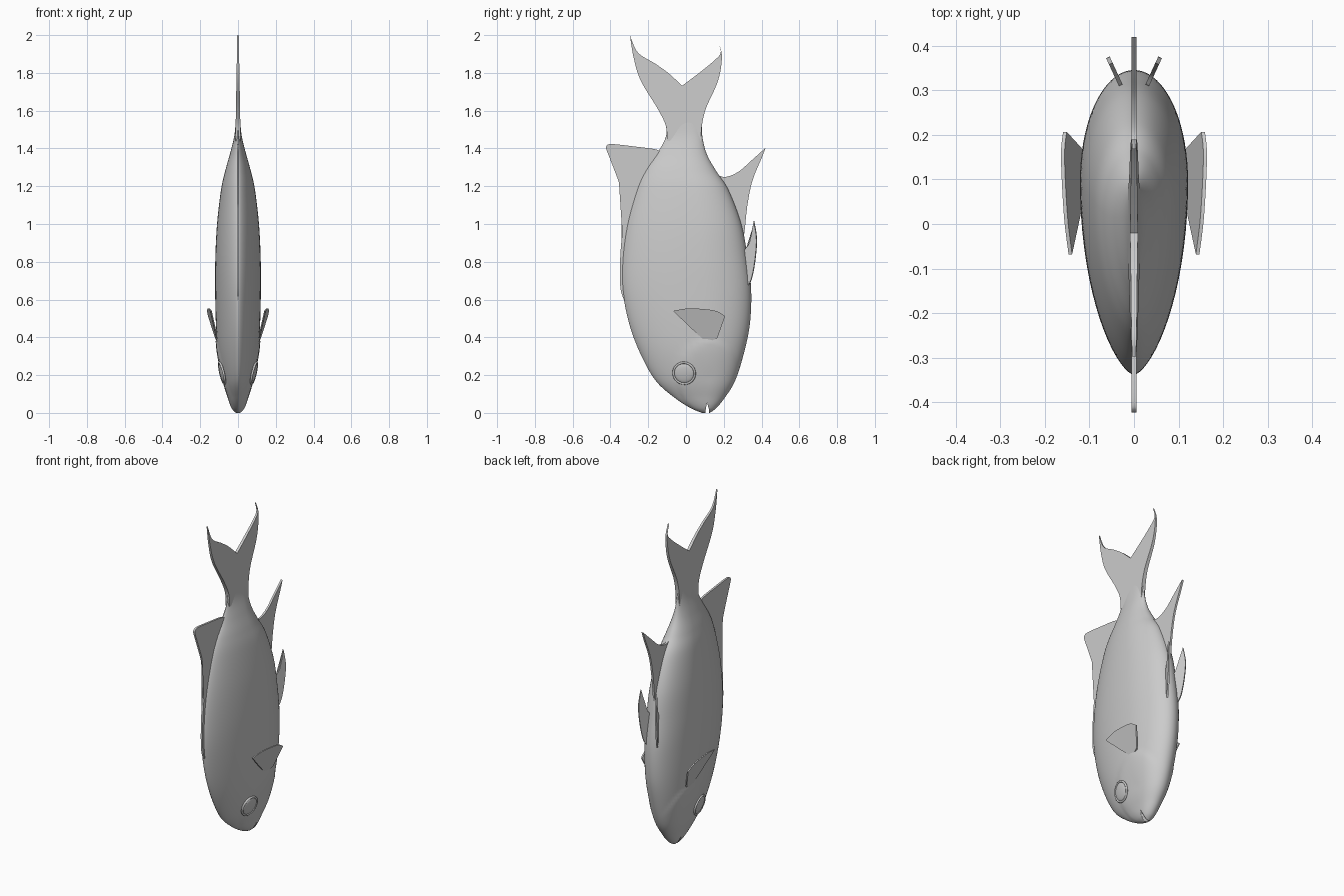
import bpy, bmesh, math
from mathutils import Vector
from mathutils.bvhtree import BVHTree

if "Cube" in bpy.data.objects:
    bpy.data.objects.remove(bpy.data.objects["Cube"])


def smooth(pts, n=8):
    """Catmull-Rom through points of any dimension, open ended."""
    out = []
    p = [pts[0]] + list(pts) + [pts[-1]]
    for i in range(1, len(p) - 2):
        for k in range(n):
            t = k / n
            out.append(tuple(
                0.5 * (2 * b + (c - a) * t + (2 * a - 5 * b + 4 * c - d) * t * t
                       + (3 * b - a - 3 * c + d) * t ** 3)
                for a, b, c, d in zip(p[i - 1], p[i], p[i + 1], p[i + 2])))
    return out + [tuple(pts[-1])]


def finish(name, bm, angle=40):
    bmesh.ops.recalc_face_normals(bm, faces=bm.faces)
    me = bpy.data.meshes.new(name)
    bm.to_mesh(me)
    bm.free()
    ob = bpy.data.objects.new(name, me)
    bpy.context.collection.objects.link(ob)
    bpy.ops.object.select_all(action='DESELECT')
    ob.select_set(True)
    bpy.context.view_layer.objects.active = ob
    bpy.ops.object.shade_smooth_by_angle(angle=math.radians(angle))
    return ob


def plate(name, curves, pos, offset):
    """Solid fin from smoothed (y, z) edge curves; sharp where curves meet."""
    outline = []
    for c in curves:
        outline += smooth(c)[:-1]
    bm = bmesh.new()
    sides = []
    for s in (1, -1):
        sides.append([bm.verts.new(pos(y, z) + s * offset(y, z)) for y, z in outline])
    n = len(outline)
    for i in range(n):
        j = (i + 1) % n
        bm.faces.new((sides[0][i], sides[0][j], sides[1][j], sides[1][i]))
    caps = [bm.faces.new(sides[0]), bm.faces.new(sides[1][::-1])]
    bmesh.ops.triangulate(bm, faces=caps)
    return finish(name, bm)


# body: z, back y, belly y, half width
rings = smooth([
    (0.0, 0.085, 0.125, 0.006), (0.025, 0.025, 0.16, 0.028), (0.08, -0.06, 0.205, 0.05),
    (0.17, -0.16, 0.26, 0.08), (0.31, -0.24, 0.305, 0.106), (0.47, -0.30, 0.338, 0.117),
    (0.65, -0.335, 0.345, 0.121), (0.82, -0.335, 0.326, 0.12), (1.0, -0.31, 0.293, 0.111),
    (1.18, -0.26, 0.225, 0.09), (1.28, -0.215, 0.16, 0.068), (1.37, -0.155, 0.11, 0.043),
    (1.46, -0.107, 0.087, 0.021), (1.54, -0.105, 0.083, 0.012), (1.62, -0.09, 0.07, 0.007)], 9)
SEG = 72
bm = bmesh.new()
loops = []
for z, yb, yf, w in rings:
    yc = yf - 0.36 * (yf - yb)
    loop = []
    for k in range(SEG):
        a = 2 * math.pi * k / SEG
        c, s = math.cos(a), math.sin(a)
        y = yc + c * ((yf - yc) if c > 0 else (yc - yb))
        x = w * s * (1 if c > 0 else abs(s) ** 0.3)
        # raised gill cover
        d = math.hypot((y - 0.12) / 0.17, (z - 0.19) / 0.21)
        if d < 1:
            t = min(1, (1 - d) / 0.1)
            x += math.copysign(0.006, s) * t * min(1, d / 0.7) * abs(s)
        loop.append(bm.verts.new((x, y, z)))
    loops.append(loop)
for a, b in zip(loops, loops[1:]):
    for k in range(SEG):
        j = (k + 1) % SEG
        bm.faces.new((a[k], a[j], b[j], b[k]))
bm.faces.new(loops[0][::-1])
bm.faces.new(loops[-1])
bmesh.ops.recalc_face_normals(bm, faces=bm.faces)
tree = BVHTree.FromBMesh(bm)
body = finish("body", bm, 60)

# mouth slit, cut with a hidden wedge
bm = bmesh.new()
prof = [(0.100, -0.02), (0.122, -0.02), (0.121, 0.02), (0.112, 0.055), (0.106, 0.03)]
face = bm.faces.new([bm.verts.new((-0.1, y, z)) for y, z in prof])
ext = bmesh.ops.extrude_face_region(bm, geom=[face])
bmesh.ops.translate(bm, vec=(0.2, 0, 0),
                    verts=[v for v in ext["geom"] if isinstance(v, bmesh.types.BMVert)])
cutter = finish("mouth_cutter", bm)
cutter.hide_render = True
cutter.hide_set(True)
cut = body.modifiers.new("mouth", 'BOOLEAN')
cut.operation = 'DIFFERENCE'
cut.object = cutter

# eyes: shallow dome inside a raised rim
for side, label in ((1, "right"), (-1, "left")):
    hit, nrm, _, _ = tree.ray_cast(Vector((side, -0.01, 0.21)), Vector((-side, 0, 0)))
    rot = nrm.to_track_quat('Z', 'Y').to_matrix().to_4x4()
    rot.translation = hit
    bm = bmesh.new()
    bmesh.ops.create_uvsphere(bm, u_segments=32, v_segments=16, radius=0.053)
    bmesh.ops.scale(bm, vec=(1, 1, 0.2), verts=bm.verts)
    bmesh.ops.transform(bm, matrix=rot, verts=bm.verts)
    finish("eye_" + label, bm)
    bpy.ops.mesh.primitive_torus_add(major_radius=0.057, minor_radius=0.006,
                                     major_segments=40, minor_segments=10)
    rim = bpy.context.object
    rim.name = "eye_rim_" + label
    rim.matrix_world = rot
    bpy.ops.object.shade_smooth_by_angle(angle=math.radians(40))


def mid(y, z):
    return Vector((0, y, z))


# tail fin, thinning upward
plate("tail_fin", [
    [(-0.10, 1.44), (-0.107, 1.52), (-0.15, 1.61), (-0.24, 1.76), (-0.277, 1.88), (-0.297, 2.0)],
    [(-0.297, 2.0), (-0.255, 1.908), (-0.165, 1.85), (-0.095, 1.80), (-0.02, 1.732)],
    [(-0.02, 1.732), (0.07, 1.80), (0.155, 1.87), (0.184, 1.91), (0.168, 1.968)],
    [(0.168, 1.968), (0.19, 1.89), (0.17, 1.76), (0.105, 1.61), (0.083, 1.51), (0.08, 1.44)],
    [(0.08, 1.44), (-0.10, 1.44)]],
    mid, lambda y, z: Vector((0.014 - 0.018 * (z - 1.44), 0, 0)))

# dorsal ridge and fin
plate("dorsal_fin", [
    [(-0.325, 0.59), (-0.348, 0.67), (-0.346, 0.86), (-0.32, 1.10)],
    [(-0.32, 1.10), (-0.355, 1.22), (-0.422, 1.395)],
    [(-0.422, 1.395), (-0.42, 1.415), (-0.39, 1.423), (-0.27, 1.41), (-0.16, 1.395),
     (-0.13, 1.378), (-0.108, 1.39)],
    [(-0.108, 1.39), (-0.12, 1.30), (-0.25, 1.05), (-0.28, 0.80), (-0.27, 0.62)],
    [(-0.27, 0.62), (-0.325, 0.59)]],
    mid, lambda y, z: Vector((0.006, 0, 0)))

# anal fin
plate("anal_fin", [
    [(0.295, 0.86), (0.311, 0.97), (0.325, 1.10), (0.352, 1.23), (0.405, 1.36), (0.42, 1.402)],
    [(0.42, 1.402), (0.345, 1.335), (0.275, 1.275), (0.20, 1.249), (0.14, 1.28)],
    [(0.14, 1.28), (0.17, 1.15), (0.25, 0.90)],
    [(0.25, 0.90), (0.295, 0.86)]],
    mid, lambda y, z: Vector((0.006, 0, 0)))

# paired pelvic and pectoral fins
for s, label in ((1, "right"), (-1, "left")):
    plate("pelvic_fin_" + label, [
        [(0.32, 0.66), (0.347, 0.71), (0.366, 0.81), (0.374, 0.92), (0.36, 1.015)],
        [(0.36, 1.015), (0.345, 0.93), (0.333, 0.89), (0.312, 0.865)],
        [(0.312, 0.865), (0.30, 0.76), (0.32, 0.66)]],
        lambda y, z: Vector((s * (0.03 + 0.46 * (y - 0.312)), y, z)),
        lambda y, z: Vector((0.004, -0.002 * s, 0)))
    plate("pectoral_fin_" + label, [
        [(0.11, 0.372), (0.02, 0.455), (-0.068, 0.54)],
        [(-0.068, 0.54), (0.02, 0.553), (0.15, 0.542), (0.207, 0.512)],
        [(0.207, 0.512), (0.185, 0.45), (0.165, 0.395)],
        [(0.165, 0.395), (0.11, 0.372)]],
        lambda y, z: Vector((s * (0.112 + 0.3 * (z - 0.385) + 0.075 * (y - 0.14)), y, z)),
        lambda y, z: Vector((0.004, 0, 0)))
